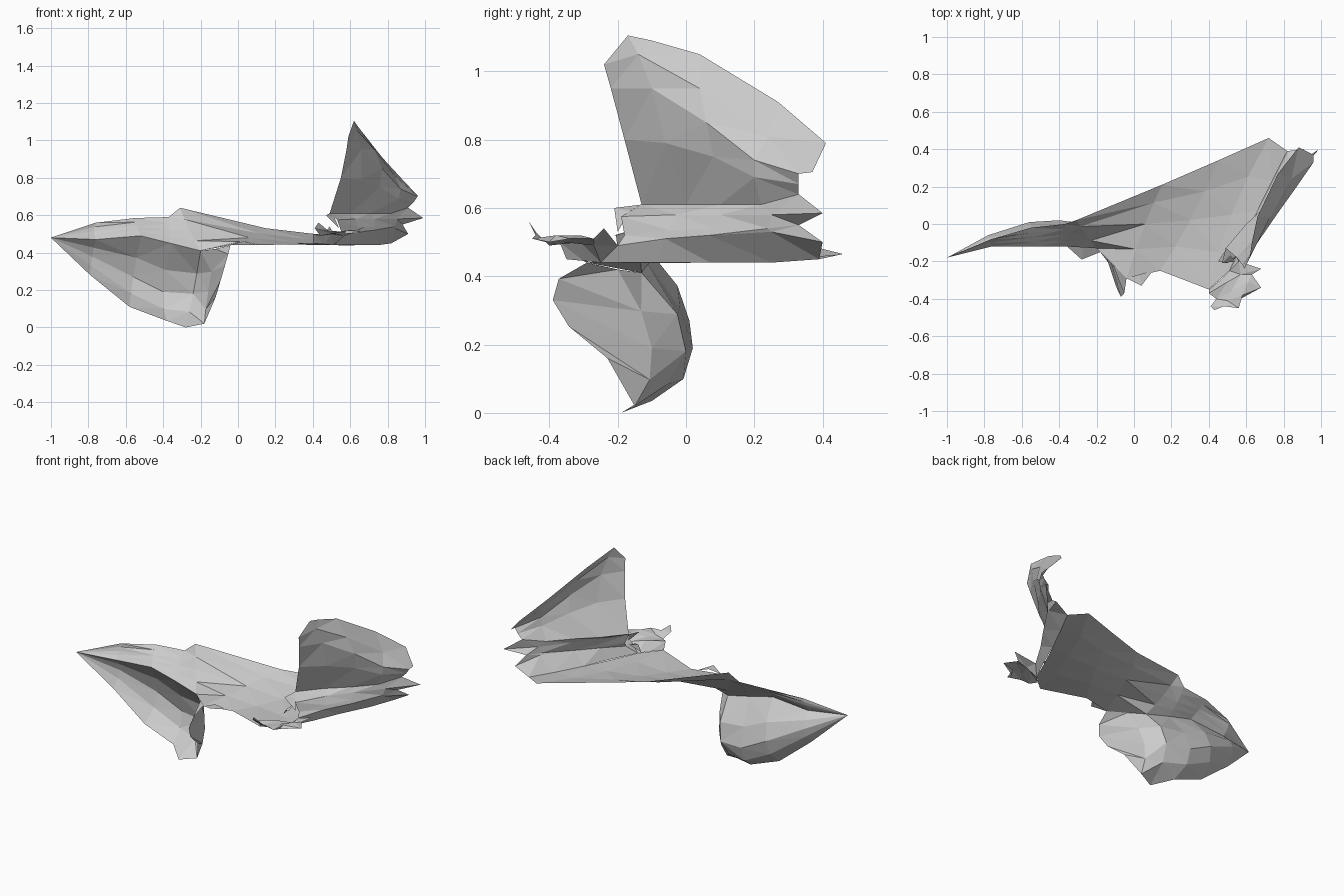
import bpy, bmesh
from mathutils import Vector


def bow(a, b, c, steps):
    """Rails on a curve that passes through three given rails."""
    rails = []
    for i in range(steps + 1):
        t = i / steps
        wa, wb, wc = (2*t - 1)*(t - 1), 4*t*(1 - t), t*(2*t - 1)
        rails.append([wa*Vector(p) + wb*Vector(q) + wc*Vector(r)
                      for p, q, r in zip(a, b, c)])
    return rails


def sheet(name, rails):
    """Faceted thin sheet lofted across rails of equal length."""
    bm = bmesh.new()
    rows = [[bm.verts.new(p) for p in r] for r in rails]
    for r, s in zip(rows, rows[1:]):
        for i in range(len(r) - 1):
            bm.faces.new((r[i], r[i + 1], s[i + 1], s[i]))
    bmesh.ops.remove_doubles(bm, verts=bm.verts, dist=0.0005)
    bmesh.ops.triangulate(bm, faces=bm.faces)
    bmesh.ops.recalc_face_normals(bm, faces=bm.faces)
    mesh = bpy.data.meshes.new(name)
    bm.to_mesh(mesh)
    bm.free()
    ob = bpy.data.objects.new(name, mesh)
    bpy.context.collection.objects.link(ob)
    return ob


tip = (-1, -.18, .48)

# Central sheet, running from the left tip to the foot of the right pleats
back = [tip, (-.76, -.08, .56), (-.55, -.02, .585), (-.37, 0, .59), (-.31, .02, .64),
        (.15, .21, .53), (.45, .34, .495), (.72, .46, .465), (.82, .39, .45)]
middle = [tip, (-.77, -.09, .515), (-.54, -.07, .54), (-.37, -.06, .52), (-.26, -.05, .52),
          (.06, 0, .48), (.3, .02, .455), (.52, .05, .44), (.66, .07, .44)]
front = [tip, (-.76, -.12, .47), (-.52, -.12, .49), (-.36, -.12, .45), (-.2, -.13, .41),
         (-.04, -.29, .44), (.14, -.25, .44), (.4, -.35, .45), (.51, -.25, .44)]
sheet("central_sheet", bow(back, middle, front, 4))

# Hanging left flap, hollow towards the front
crease = front[:5] + [(-.12, -.2, .42), front[5]]
bulge = [tip, (-.78, -.06, .38), (-.56, .01, .27), (-.4, .02, .19), (-.24, 0, .18),
         (-.16, -.1, .19), (-.07, -.39, .33)]
hem = [tip, (-.79, -.11, .28), (-.58, -.1, .11), (-.38, -.1, .035), (-.28, -.19, 0),
       (-.18, -.15, .02), (-.12, -.23, .16)]
sheet("left_flap", bow(crease, bulge, hem, 4))

# Pleats at the foot of the right wing, deepest at the back end
foot = [(.49, -.13, .61), (.6, 0, .61), (.71, .1, .61), (.82, .22, .61), (.91, .33, .64)]
pleats = [[(.51, -.25, .44), (.59, -.09, .44), (.66, .07, .44), (.75, .25, .44), (.82, .39, .45)],
          [(.56, -.2, .49), (.64, -.06, .51), (.73, .07, .52), (.84, .25, .53), (.91, .4, .5)],
          [(.55, -.18, .52), (.64, -.05, .535), (.73, .08, .54), (.84, .24, .54), (.88, .33, .55)],
          [(.53, -.19, .575), (.63, -.03, .58), (.73, .1, .58), (.85, .25, .58), (.99, .4, .585)],
          foot]
sheet("right_pleats", pleats)

# Upright right wing with its upper strip curling inwards
waist = [(.55, -.18, .8), (.66, -.06, .79), (.76, .08, .75), (.86, .2, .69), (.94, .33, .67)]
fold = [(.58, -.22, .95), (.66, -.1, .95), (.77, .06, .85), (.87, .2, .74), (.96, .33, .7)]
strip = [(.59, -.24, 1.02), (.64, -.14, 1.05), (.73, .04, .95), (.84, .24, .81), (.96, .37, .705)]
rim = [(.62, -.17, 1.105), (.63, -.1, 1.09), (.66, .04, 1.05), (.77, .27, .91), (.88, .41, .79)]
sheet("right_wing", [foot, waist, fold, strip, rim])

# Crumpled front end
sheet("crumpled_front", [
    [(.4, -.35, .45), (.46, -.3, .445), (.51, -.25, .44), (.56, -.2, .49)],
    [(.4, -.37, .5), (.5, -.31, .5), (.57, -.27, .49), (.68, -.24, .54)],
    [(.44, -.4, .49), (.52, -.36, .5), (.61, -.31, .52), (.63, -.27, .51)],
    [(.41, -.44, .53), (.5, -.41, .5), (.58, -.38, .52), (.68, -.34, .51)],
    [(.43, -.46, .56), (.48, -.44, .52), (.56, -.45, .51), (.57, -.4, .5)]])

# Small torn points
for i, (a, b, c) in enumerate([
        ((-.04, -.29, .44), (.04, -.33, .46), (.1, -.25, .44)),
        ((.45, -.2, .48), (.49, -.14, .54), (.5, -.21, .52)),
        ((.54, -.2, .53), (.47, -.21, .6), (.49, -.13, .61))]):
    mid = Vector(a).lerp(Vector(c), .5) + Vector((0, 0, .02))
    sheet(f"torn_point_{i + 1}", [[a, b], [mid, b], [c, b]])
